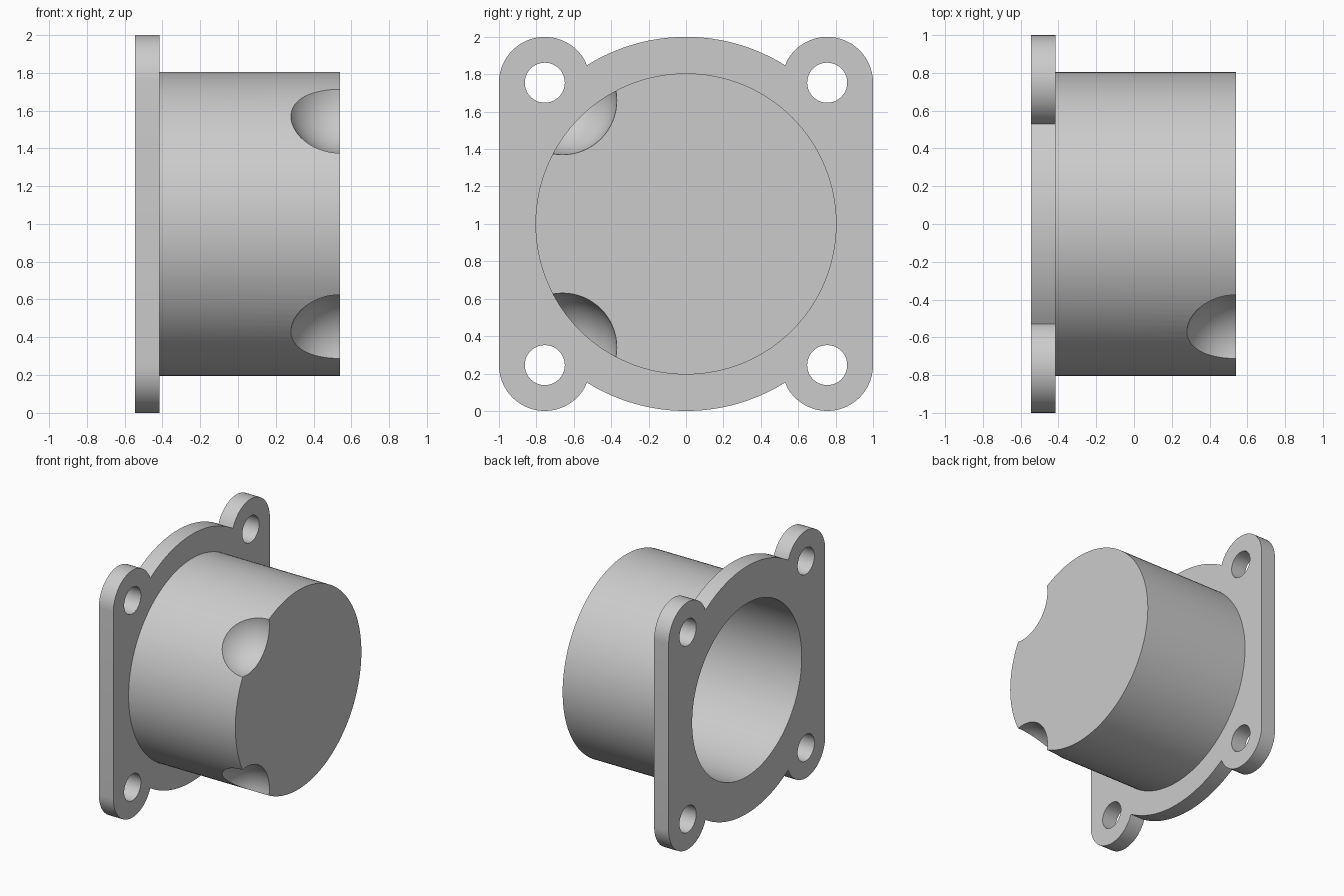
import bpy, bmesh
from math import sin, cos, pi, atan2, radians
from mathutils import Matrix

if "Cube" in bpy.data.objects:
    bpy.data.objects.remove(bpy.data.objects["Cube"])

BACK, FACE, END = -0.545, -0.415, 0.54   # x stations
CZ = 1.0                                 # axis height
EAR, EAR_R = 0.755, 0.245                # corner ear centre and radius


def make_object(name, bm):
    bmesh.ops.recalc_face_normals(bm, faces=bm.faces[:])
    me = bpy.data.meshes.new(name)
    bm.to_mesh(me)
    bm.free()
    ob = bpy.data.objects.new(name, me)
    bpy.context.collection.objects.link(ob)
    return ob


def cylinder(name, x0, x1, y, z, r, segs):
    bm = bmesh.new()
    m = Matrix.Translation(((x0 + x1) / 2, y, z)) @ Matrix.Rotation(pi / 2, 4, 'Y')
    bmesh.ops.create_cone(bm, cap_ends=True, segments=segs, radius1=r,
                          radius2=r, depth=x1 - x0, matrix=m)
    return make_object(name, bm)


def ball(name, x, y, z, r):
    bm = bmesh.new()
    m = Matrix.Translation((x, y, z)) @ Matrix.Rotation(pi / 2, 4, 'Y')
    bmesh.ops.create_uvsphere(bm, u_segments=64, v_segments=32, radius=r, matrix=m)
    return make_object(name, bm)


def boolean(target, tool, op):
    mod = target.modifiers.new(tool.name, 'BOOLEAN')
    mod.operation, mod.solver, mod.object = op, 'EXACT', tool
    tool.hide_render = True
    bpy.context.view_layer.objects.active = target
    bpy.ops.object.modifier_apply(modifier=mod.name)
    bpy.data.objects.remove(tool)


# Flange outline: quarter of ear arc plus large top arc, mirrored round
meet_y, meet_z = 0.53, 0.848
ear_end = atan2(meet_z - EAR, meet_y - EAR)
big_start = atan2(meet_z, meet_y)
quarter = [(EAR + EAR_R * cos(ear_end * i / 24), EAR + EAR_R * sin(ear_end * i / 24))
           for i in range(24)]
quarter += [(cos(a), sin(a)) for a in
            (big_start + (pi / 2 - big_start) * i / 16 for i in range(17))]
half = quarter + [(-y, z) for y, z in reversed(quarter[:-1])]
outline = half + [(-y, -z) for y, z in half]

bm = bmesh.new()
face = bm.faces.new([bm.verts.new((BACK, y, CZ + z)) for y, z in outline])
ext = bmesh.ops.extrude_face_region(bm, geom=[face], use_keep_orig=True)
bmesh.ops.translate(bm, vec=(FACE - BACK, 0, 0),
                    verts=[v for v in ext['geom'] if isinstance(v, bmesh.types.BMVert)])
housing = make_object("flanged_housing", bm)

# Cylindrical cup with blind bore
boolean(housing, cylinder("cup", BACK + 0.05, END, 0, CZ, 0.805, 128), 'UNION')
boolean(housing, cylinder("bore", BACK - 0.1, 0.34, 0, CZ, 0.70, 128), 'DIFFERENCE')

# Screw holes in the ears
for y in (-EAR, EAR):
    for z in (-EAR, EAR):
        boolean(housing, cylinder("screw_hole", BACK - 0.1, FACE + 0.1, y, CZ + z,
                                  0.107, 40), 'DIFFERENCE')

# Spherical scoops at the closed end, on the front side
for z in (-0.66, 0.66):
    boolean(housing, ball("scoop", END, -0.66, CZ + z, 0.29), 'DIFFERENCE')

housing.select_set(True)
bpy.context.view_layer.objects.active = housing
bpy.ops.object.shade_smooth_by_angle(angle=radians(30))
